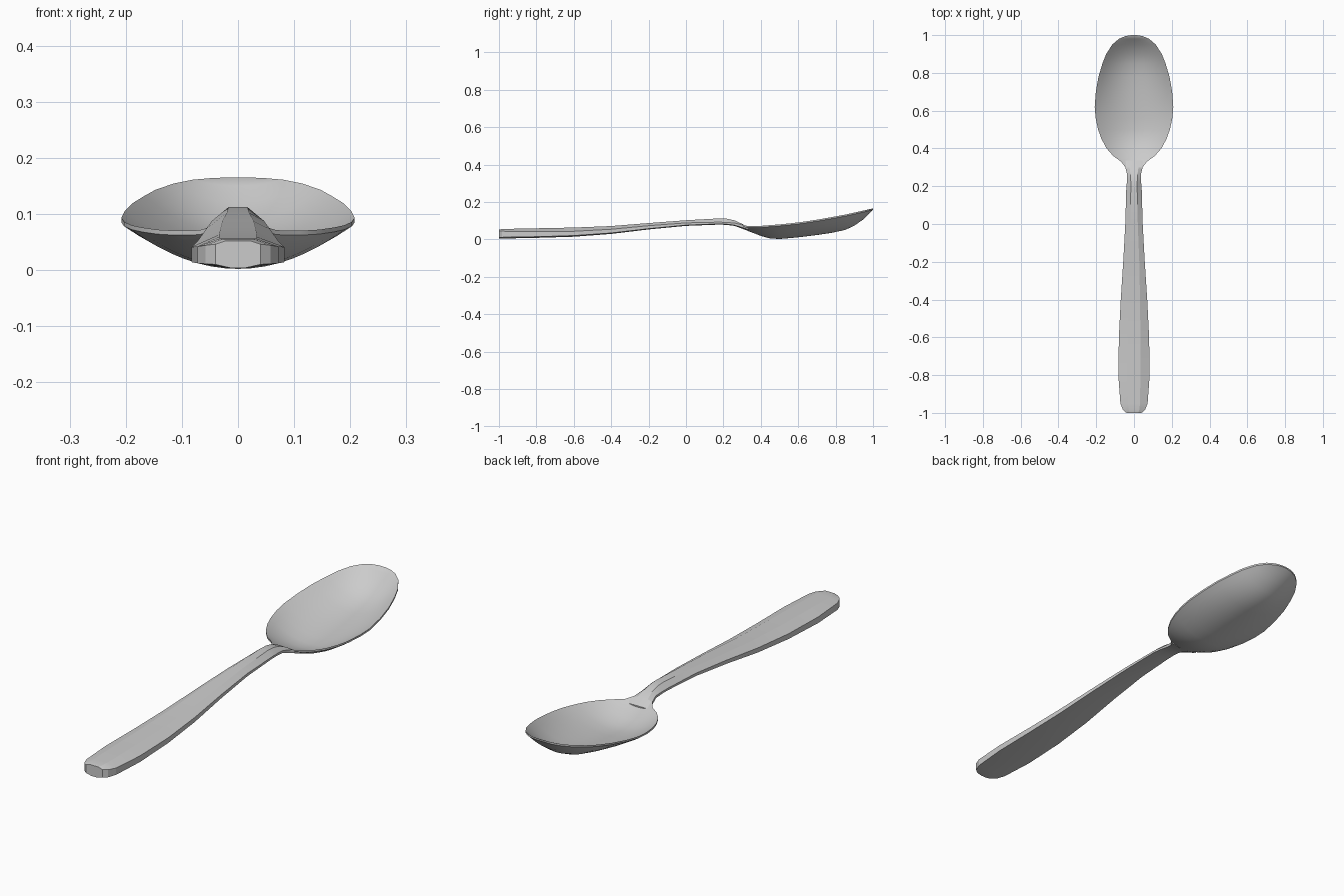
import bpy, bmesh


def loft(name, rings, angle):
    """Skin a list of equal-length closed rings and cap both ends."""
    bm = bmesh.new()
    rows = [[bm.verts.new(p) for p in ring] for ring in rings]
    n = len(rows[0])
    for a, b in zip(rows, rows[1:]):
        for i in range(n):
            j = (i + 1) % n
            bm.faces.new((a[i], a[j], b[j], b[i]))
    bm.faces.new(rows[0])
    bm.faces.new(rows[-1])
    bmesh.ops.recalc_face_normals(bm, faces=bm.faces[:])
    mesh = bpy.data.meshes.new(name)
    bm.to_mesh(mesh)
    bm.free()
    obj = bpy.data.objects.new(name, mesh)
    bpy.context.collection.objects.link(obj)
    bpy.context.view_layer.objects.active = obj
    obj.select_set(True)
    bpy.ops.object.shade_smooth_by_angle(angle=angle)
    obj.select_set(False)
    return obj


# Bowl: y, half width, rim height, underside height
bowl_stations = [
    (0.30, 0.046, 0.078, 0.060), (0.33, 0.068, 0.071, 0.045),
    (0.36, 0.110, 0.070, 0.034), (0.40, 0.145, 0.072, 0.018),
    (0.45, 0.172, 0.076, 0.005), (0.50, 0.190, 0.080, 0.002),
    (0.56, 0.203, 0.086, 0.007), (0.62, 0.208, 0.093, 0.013),
    (0.70, 0.202, 0.105, 0.023), (0.78, 0.188, 0.119, 0.035),
    (0.85, 0.167, 0.132, 0.050), (0.90, 0.147, 0.143, 0.073),
    (0.95, 0.115, 0.154, 0.108), (0.98, 0.080, 0.161, 0.138),
    (0.995, 0.045, 0.164, 0.154), (1.0, 0.015, 0.165, 0.159)]


def bowl_ring(y, w, rim, low, n=16):
    us = [-1 + 2 * i / n for i in range(n + 1)]
    floor = min(low + 0.012, rim)
    edge = max(rim - 0.008, low)
    top = [(w * u, y, floor + (rim - floor) * u * u) for u in us]
    under = [(w * u, y, low + (edge - low) * u * u) for u in reversed(us)]
    return top + under


loft("bowl", [bowl_ring(*s) for s in bowl_stations], 0.6)

# Handle: y, half width, flat crown half width, top, shoulder, lower edge, underside
handle_stations = [
    (-1.00, 0.040, 0.022, 0.052, 0.046, 0.010, 0.004),
    (-0.985, 0.058, 0.028, 0.055, 0.044, 0.011, 0.004),
    (-0.95, 0.072, 0.032, 0.056, 0.042, 0.012, 0.005),
    (-0.80, 0.083, 0.034, 0.059, 0.041, 0.014, 0.008),
    (-0.60, 0.080, 0.034, 0.063, 0.043, 0.020, 0.014),
    (-0.40, 0.070, 0.032, 0.071, 0.054, 0.034, 0.029),
    (-0.20, 0.057, 0.028, 0.087, 0.073, 0.057, 0.053),
    (0.00, 0.046, 0.020, 0.102, 0.088, 0.076, 0.072),
    (0.18, 0.041, 0.017, 0.112, 0.092, 0.083, 0.079),
    (0.22, 0.038, 0.017, 0.110, 0.090, 0.081, 0.077),
    (0.26, 0.036, 0.018, 0.101, 0.087, 0.076, 0.072),
    (0.30, 0.046, 0.024, 0.083, 0.077, 0.064, 0.057),
    (0.335, 0.066, 0.030, 0.061, 0.060, 0.052, 0.044)]


def handle_ring(y, w, c, top, shoulder, edge, low):
    half = [(c, top), (w, shoulder), (w, edge), (w * 0.35, low)]
    right = [(x, y, z) for x, z in half]
    return right + [(-x, y, z) for x, y, z in reversed(right)]


loft("handle", [handle_ring(*s) for s in handle_stations], 0.3)
